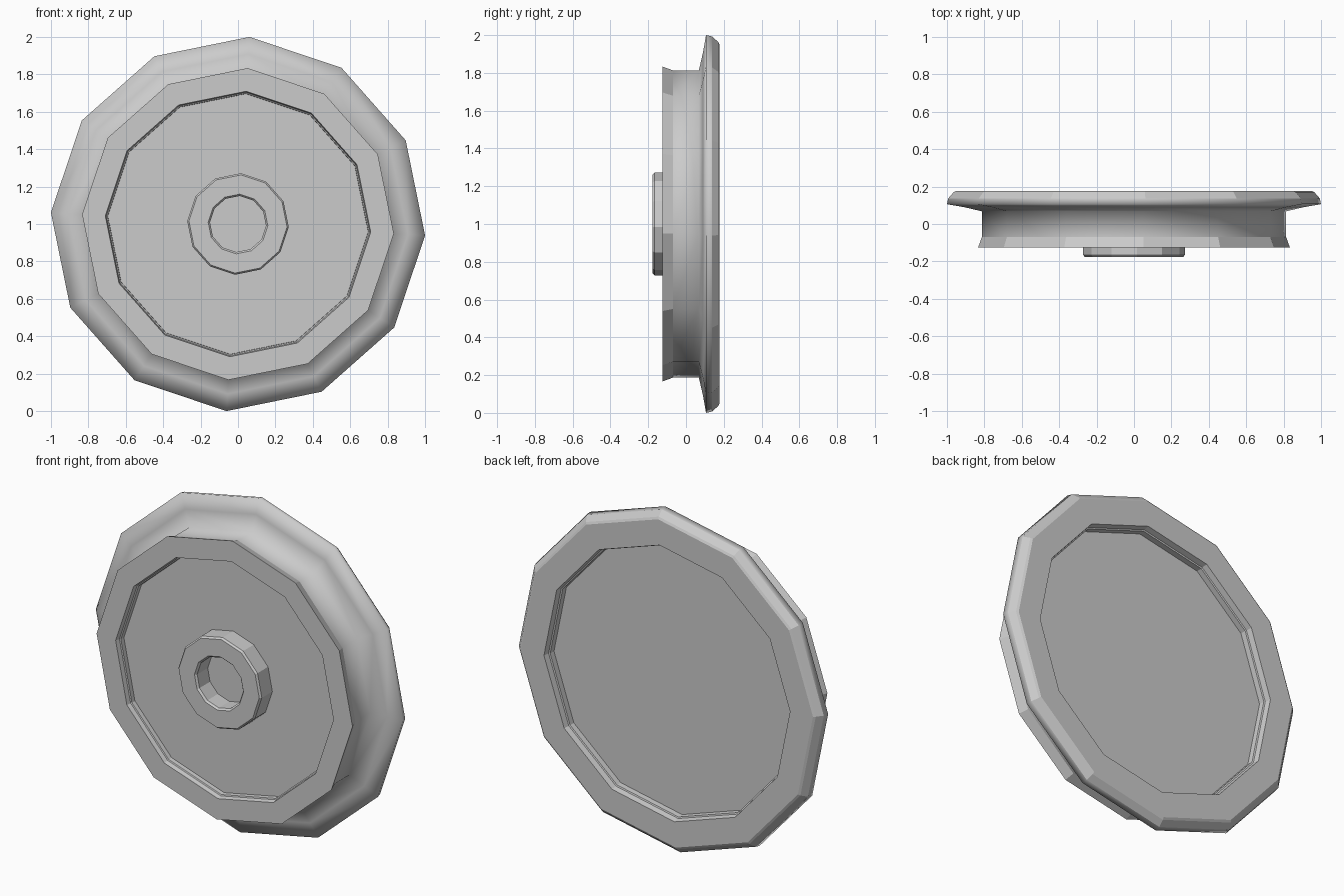
import bpy, bmesh, math

cube = bpy.data.objects.get("Cube")
if cube:
    bpy.data.objects.remove(cube, do_unlink=True)

SIDES = 12
TURN = math.radians(-3.5)

grey = bpy.data.materials.new("plain grey")
grey.use_nodes = True
GREY = (0.6, 0.6, 0.6, 1)
grey.diffuse_color = GREY
grey.node_tree.nodes["Principled BSDF"].inputs["Base Color"].default_value = GREY


def lathe(name, profile, closed=False, smooth=()):
    """Spin (radius, y) points round the y axis, as a capped body or a closed ring."""
    bm = bmesh.new()
    rings = []
    for r, y in profile:
        ring = []
        for i in range(SIDES):
            a = TURN + math.tau * i / SIDES
            ring.append(bm.verts.new((r * math.cos(a), y, r * math.sin(a))))
        rings.append(ring)
    count = len(rings) if closed else len(rings) - 1
    for k in range(count):
        a, b = rings[k], rings[(k + 1) % len(rings)]
        for i in range(SIDES):
            j = (i + 1) % SIDES
            face = bm.faces.new((a[i], a[j], b[j], b[i]))
            face.smooth = k in smooth
    if not closed:
        bm.faces.new(rings[0])
        bm.faces.new(rings[-1])
    bmesh.ops.recalc_face_normals(bm, faces=bm.faces)
    mesh = bpy.data.meshes.new(name)
    bm.to_mesh(mesh)
    bm.free()
    mesh.materials.append(grey)
    obj = bpy.data.objects.new(name, mesh)
    obj.location.z = 1
    bpy.context.collection.objects.link(obj)
    return obj


# Wheel body: front recess, front lip, groove, flared rim, back recess
lathe("wheel_body", [
    (0.697, -0.068), (0.698, -0.095), (0.705, -0.098), (0.711, -0.125),  # front recess wall
    (0.835, -0.125), (0.815, -0.07),                                     # front lip
    (0.815, 0.068), (0.91, 0.09),                                        # groove and flare
    (1.002, 0.106), (0.995, 0.137), (0.966, 0.17), (0.953, 0.177),       # rim edge
    (0.803, 0.177), (0.797, 0.142), (0.789, 0.139), (0.788, 0.105),      # back recess wall
], smooth=(5, 6, 7, 8))

# Hub ring standing on the front recess floor
lathe("hub_ring", [
    (0.272, -0.06), (0.272, -0.166), (0.263, -0.177),
    (0.160, -0.177), (0.150, -0.166), (0.150, -0.06),
], closed=True)
